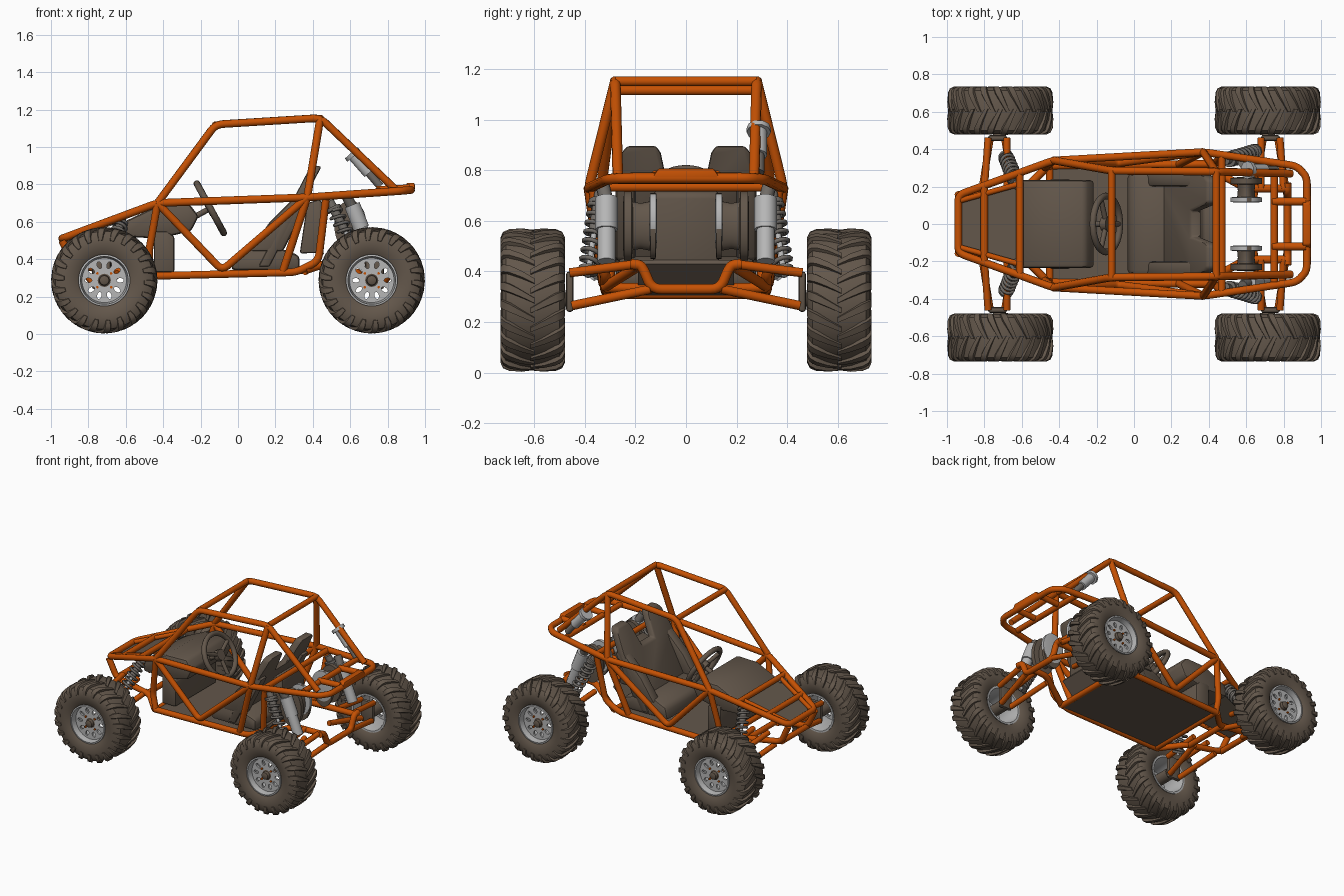
import bpy, bmesh, math
from mathutils import Vector, Matrix

if "Cube" in bpy.data.objects:
    bpy.data.objects.remove(bpy.data.objects["Cube"])

def mat(name, c):
    m = bpy.data.materials.new(name)
    m.diffuse_color = (*c, 1)
    m.use_nodes = True
    m.node_tree.nodes["Principled BSDF"].inputs["Base Color"].default_value = m.diffuse_color
    return m
ORANGE = mat("orange_paint", (0.56, 0.082, 0.001))
DARK = mat("dark_brown_rubber", (0.125, 0.095, 0.07))
GREY = mat("light_grey_metal", (0.47, 0.47, 0.47))
STEEL = mat("dark_steel", (0.16, 0.145, 0.13))

def link(name, me, m):
    me.materials.clear()
    me.materials.append(m)
    ob = bpy.data.objects.new(name, me)
    bpy.context.collection.objects.link(ob)
    return ob

def finish(name, bm, m, angle=35, bevel=0):
    bmesh.ops.recalc_face_normals(bm, faces=bm.faces)
    if bevel:
        es = [e for e in bm.edges if len(e.link_faces) == 2 and e.calc_face_angle() > 0.5]
        bmesh.ops.bevel(bm, geom=es, offset=bevel, segments=2, affect='EDGES', profile=0.5)
    me = bpy.data.meshes.new(name)
    bm.to_mesh(me)
    bm.free()
    me.shade_smooth()
    me.set_sharp_from_angle(angle=math.radians(angle))
    return link(name, me, m)

def curve_mesh(name, cu, m):
    ob = bpy.data.objects.new(name, cu)
    bpy.context.collection.objects.link(ob)
    bpy.context.view_layer.update()
    me = bpy.data.meshes.new_from_object(ob.evaluated_get(bpy.context.evaluated_depsgraph_get()))
    bpy.data.objects.remove(ob)
    return link(name, me, m)

def fillet(pts, f):
    p = [Vector(q) for q in pts]
    out = [p[0]]
    for a, b, c in zip(p, p[1:], p[2:]):
        u = b + (a - b).normalized() * min(f, (a - b).length / 3)
        v = b + (c - b).normalized() * min(f, (c - b).length / 3)
        out += [u * (1 - t) ** 2 + b * 2 * t * (1 - t) + v * t * t for t in (0, .25, .5, .75, 1)]
    return out + [p[-1]]

def flip(path):
    return [(q[0], -q[1], q[2]) for q in path]

def tubes(name, paths, r, m, mirror=True, f=0.04, res=3):
    cu = bpy.data.curves.new(name, 'CURVE')
    cu.dimensions, cu.bevel_depth, cu.bevel_resolution, cu.use_fill_caps = '3D', r, res, True
    for path in paths + ([flip(p) for p in paths] if mirror else []):
        pts = fillet(path, f) if f else path
        s = cu.splines.new('POLY')
        s.points.add(len(pts) - 1)
        for sp, q in zip(s.points, pts):
            sp.co = (*q, 1)
    return curve_mesh(name, cu, m)

def prism(name, pts, d0, d1, fn, m, bevel=0.012):
    bm = bmesh.new()
    a = [bm.verts.new(fn(u, v, d0)) for u, v in pts]
    b = [bm.verts.new(fn(u, v, d1)) for u, v in pts]
    bm.faces.new(a)
    bm.faces.new(b)
    for i in range(len(pts)):
        j = (i + 1) % len(pts)
        bm.faces.new((a[i], a[j], b[j], b[i]))
    return finish(name, bm, m, bevel=bevel)

def side(u, v, d):
    return (u, d, v)

def lathe(name, prof, m, closed=False, n=48, loc=(0, 0, 0), scale=(1, 1, 1)):
    bm = bmesh.new()
    rings = [[bm.verts.new((loc[0] + r * math.cos(k * math.tau / n) * scale[0], loc[1] + y,
                            loc[2] + r * math.sin(k * math.tau / n) * scale[2])) for k in range(n)] for r, y in prof]
    pairs = list(zip(rings, rings[1:])) + ([(rings[-1], rings[0])] if closed else [])
    for a, b in pairs:
        for k in range(n):
            bm.faces.new((a[k], a[(k + 1) % n], b[(k + 1) % n], b[k]))
    if not closed:
        bm.faces.new(rings[0])
        bm.faces.new(rings[-1])
    return finish(name, bm, m)

# --- Roll cage ---
tubes("roll_cage", [
    [(-.94, 0, .51), (-.94, .155, .51), (-.43, .34, .70), (.37, .385, .73), (.87, .31, .765),
     (.925, .25, .77), (.925, 0, .77)],
    [(-.43, .34, .70), (-.12, .285, 1.12), (.44, .28, 1.155), (.84, .27, .775)],
    [(.44, .28, 1.155), (.37, .385, .73), (.24, .32, .335)],
    [(-.46, .31, .31), (.31, .32, .33), (.43, .32, .39), (.47, .365, .72)],
    [(-.43, .34, .70), (-.085, .325, .34), (.37, .385, .73)],
    [(-.43, .34, .70), (-.48, .30, .42), (-.45, .31, .31)],
    [(-.46, .31, .31), (-.6, .17, .33), (-.88, .15, .37), (-.94, .155, .50)],
    [(.36, .32, .34), (.6, .19, .42), (.82, .19, .425)],
    [(.74, .12, .77), (.92, .12, .78)],
], 0.021, ORANGE)
tubes("hood_rails", [[(-.93, .125, .512), (-.61, .215, .632)]], 0.015, ORANGE)
tubes("cage_crossbars", [[(x, -y, z), (x, y, z)] for x, y, z in [
    (-.80, .20, .563), (-.61, .27, .632), (-.12, .285, 1.117), (.44, .28, 1.153), (.47, .36, .735),
    (.75, .31, .765), (-.45, .31, .31), (.36, .32, .335), (-.88, .15, .37), (-.62, .17, .33)]],
    0.02, ORANGE, mirror=False)
tubes("rear_lower_hoop", [[(.82, -.22, .43), (.82, -.175, .425), (.82, -.135, .33), (.82, .135, .33),
                           (.82, .175, .425), (.82, .22, .43)]], 0.021, ORANGE, mirror=False)
prism("rear_plate", [(-.14, .765), (-.11, .808), (.11, .808), (.14, .765)], .90, .945,
      lambda u, v, d: (d, u, v), ORANGE, 0.008)

# --- Suspension ---
for tag, k in (("front", -1), ("rear", 1)):
    tubes(tag + "_arms", [
        [(k * .68, .46, .395), (k * .68, .19, .43)], [(k * .78, .46, .395), (k * .80, .19, .43)],
        [(k * .69, .45, .265), (k * .64, .14, .33)], [(k * .77, .45, .265), (k * .82, .14, .33)]],
        0.019, ORANGE)
    tubes(tag + "_stub_axles", [[(k * .715, .46, .29), (k * .715, .56, .285)]], 0.03, DARK)
    for s in (-1, 1):
        prism(tag + "_hub_carrier", [(k * .73 - .05, .24), (k * .73 + .05, .24), (k * .73 + .05, .40),
                                     (k * .73 - .05, .40)], s * .445, s * .475, side, DARK)
    top, bot = (Vector((.49, .34, .71)), Vector((.66, .39, .38))) if k > 0 else \
               (Vector((-.62, .20, .62)), Vector((-.69, .37, .37)))
    d = bot - top
    q = d.to_track_quat('Z', 'Y')
    helix = [top + d * (.15 + .75 * i / 98) + q @ Vector((.036 * math.cos(i * math.tau / 14),
             .036 * math.sin(i * math.tau / 14), 0)) for i in range(99)]
    tubes(tag + "_springs", [helix], 0.009, STEEL, f=0, res=1)
    tubes(tag + "_dampers", [[top, top + d * .5]], 0.024, STEEL)
    tubes(tag + "_damper_rods", [[top + d * .5, bot]], 0.012, GREY)
    tubes(tag + "_spring_seats", [[top + d * t, top + d * (t + .05)] for t in (.1, .9)], 0.042, STEEL)
tubes("shock_reservoirs", [[(.61, .315, .69), (.66, .315, .565)]], 0.045, GREY)
tubes("reservoir_lower", [[(.655, .315, .58), (.71, .315, .44)]], 0.036, GREY)
tubes("reservoir_necks", [[(.58, .33, .74), (.61, .315, .68)]], 0.028, STEEL)

# --- Drive unit behind the seat ---
for s in (-1, 1):
    lathe("drive_disc", [(.05, -.02), (.085, -.015), (.085, .015), (.05, .02)], DARK, n=32,
          loc=(.6, s * .23, .58), scale=(1, 1, 1.6))
    lathe("drive_drum", [(.05, -.05), (.045, 0), (.05, .05)], DARK, n=32, loc=(.6, s * .18, .58), scale=(1, 1, 2))
    lathe("drive_ring", [(.06, -.015), (.085, -.012), (.085, .012), (.06, .015)], GREY, n=32,
          loc=(.6, s * .13, .60), scale=(1, 1, 1.3))
    lathe("drive_cover", [(.06, -.012), (.09, -.01), (.09, .01), (.06, .012)], DARK, n=32,
          loc=(.605, s * .13, .58), scale=(.85, 1, 1.45))

# --- Exhaust ---
tubes("exhaust_pipe", [[(.615, .288, .957), (.70, .288, .86)]], 0.033, GREY, mirror=False)
tubes("exhaust_flange", [[(.605, .288, .968), (.62, .288, .951)]], 0.048, GREY, mirror=False)
tubes("exhaust_lower", [[(.70, .288, .86), (.76, .288, .79)]], 0.022, STEEL, mirror=False)

# --- Floor, hood, dash ---
prism("floor_pan", [(-.45, .305), (.36, .32), (.36, .335), (-.45, .32)], -.31, .31, side, DARK, 0)
prism("rear_bulkhead", [(.35, .32), (.46, .43), (.45, .445), (.34, .335)], -.19, .19, side, DARK, 0)
prism("seat_backing", [(.33, .43), (.45, .435), (.455, .70), (.435, .72), (.37, .70)], -.13, .13, side, DARK)
prism("hood_panel", [(-.93, .125), (-.6, .225), (-.6, -.225), (-.93, -.125)], -.012, 0,
      lambda u, v, d: (u, v, .498 + (u + .93) * .37 + d), DARK, 0)
prism("dashboard", [(-.61, .60), (-.42, .69), (-.26, .695), (-.21, .63), (-.25, .55), (-.42, .51), (-.61, .52)],
      -.235, .235, side, DARK, 0.02)
prism("pedal_box", [(-.45, .33), (-.34, .33), (-.34, .52), (-.38, .55), (-.45, .55)], -.24, .24, side, DARK)

# --- Seat ---
prism("seat_cushion", [(-.04, .34), (.33, .34), (.33, .42), (.22, .46), (.06, .465), (-.02, .43)],
      -.27, .27, side, DARK, 0.025)
half = [(.07, .73), (.10, .87), (.118, .897), (.232, .897), (.255, .87), (.28, .74), (.28, .36)]
prism("seat_back", half + [(-y, z) for y, z in reversed(half)], 0, .06,
      lambda u, v, d: (.155 + (v - .45) * .52 + d, u, v), DARK, 0.012)
for s in (-1, 1):
    prism("seat_bolster", [(.06, .44), (.24, .44), (.39, .74), (.31, .74), (.17, .60)], s * .20, s * .28, side, DARK, 0.02)

# --- Steering wheel ---
c, nrm, dn = Vector((-.148, 0, .672)), Vector((.878, 0, .478)), Vector((.478, 0, -.878))
yy = Vector((0, 1, 0))
ring = [c + .15 * (dn * math.cos(i * math.tau / 40) + yy * math.sin(i * math.tau / 40)) for i in range(41)]
tubes("steering_rim", [ring], 0.018, DARK, mirror=False, f=0)
tubes("steering_spokes", [[c, c + .15 * (dn * math.cos(a) + yy * math.sin(a))] for a in (0, 2.0, -2.0)],
      0.014, DARK, mirror=False)
tubes("steering_hub", [[c + nrm * .015, c - nrm * .02]], 0.04, DARK, mirror=False)
tubes("steering_column", [[c, c - nrm * .22]], 0.016, DARK, mirror=False)

# --- Wheel parts, built once around the y axis (outer side is -y) ---
parts = []
w = [(.128, .10), (.15, .117), (.2, .126), (.24, .121), (.262, .106), (.271, .05), (.272, 0)]
parts.append(lathe("tyre", w + [(r, -y) for r, y in reversed(w[:-1])], DARK, closed=True, n=64))
bm = bmesh.new()
N = 22
sec = [(.262, -.008, .279, -.008, -.01, .05), (.262, .045, .284, .045, .09, .065), (.258, .085, .281, .092, .17, .08),
       (.25, .105, .270, .117, .205, .085), (.235, .115, .247, .128, .225, .08), (.21, .117, .215, .128, .235, .06)]
for s in (-1, 1):
    for k in range(N):
        a0 = (k + (.5 if s > 0 else 0)) * math.tau / N
        prev = None
        for i, (r0, y0, r1, y1, da, h) in enumerate(sec):
            vs = [bm.verts.new((r * math.cos(a0 + da + e), s * y, r * math.sin(a0 + da + e)))
                  for r, y, e in ((r0, y0, -h), (r1, y1, -h * .7), (r1, y1, h * .7), (r0, y0, h))]
            if prev:
                for j in range(4):
                    bm.faces.new((prev[j], prev[(j + 1) % 4], vs[(j + 1) % 4], vs[j]))
            if i in (0, len(sec) - 1):
                bm.faces.new(vs)
            prev = vs
parts.append(finish("tyre_lugs", bm, DARK, 50))
parts.append(lathe("rim_barrel", [(.138, -.10), (.138, -.118), (.128, -.12), (.118, -.07), (.112, .05),
                                  (.125, .112), (.138, .112), (.138, .09), (.122, .05), (.126, -.07)],
                   GREY, closed=True))
# rim disc with ten oval holes
cu = bpy.data.curves.new("rim_disc", 'CURVE')
cu.dimensions, cu.fill_mode, cu.extrude = '2D', 'BOTH', 0.007
loops = [[(.119 * math.cos(i * math.tau / 48), .119 * math.sin(i * math.tau / 48)) for i in range(48)]]
for k in range(10):
    R = Matrix.Rotation(k * math.tau / 10, 2)
    loops.append([tuple(R @ Vector((.085 + .019 * math.cos(i * math.tau / 14), .012 * math.sin(i * math.tau / 14))))
                  for i in range(14)])
for lp in loops:
    sp = cu.splines.new('POLY')
    sp.points.add(len(lp) - 1)
    sp.use_cyclic_u = True
    for p, (u, v) in zip(sp.points, lp):
        p.co = (u, v, 0, 1)
disc = curve_mesh("rim_disc", cu, GREY)
disc.data.transform(Matrix.Translation((0, -.075, 0)) @ Matrix.Rotation(math.pi / 2, 4, 'X'))
disc.data.shade_flat()
parts.append(disc)
parts.append(lathe("wheel_hub", [(.04, .13), (.04, -.08), (.028, -.085), (.025, -.105), (.012, -.11)], DARK, n=24))
parts.append(tubes("wheel_bolts", [[(.052 * math.cos(a), -.07, .052 * math.sin(a)),
                   (.052 * math.cos(a), -.09, .052 * math.sin(a))] for a in
                   [math.pi / 4 + i * math.pi / 2 for i in range(4)]], 0.007, ORANGE, mirror=False))

# place the four wheels
for ob in parts:
    base, m = ob.name, ob.data.materials[0]
    for side_tag, s in (("right", -1), ("left", 1)):
        me = ob.data.copy()
        if s > 0:
            me.transform(Matrix.Scale(-1, 4, (0, 1, 0)))
            me.flip_normals()
        for tag, x in (("front", -.715), ("rear", .715)):
            o = link(f"{tag}_{side_tag}_{base}", me, m)
            o.location = (x, s * .607, .287)
    bpy.data.objects.remove(ob)
